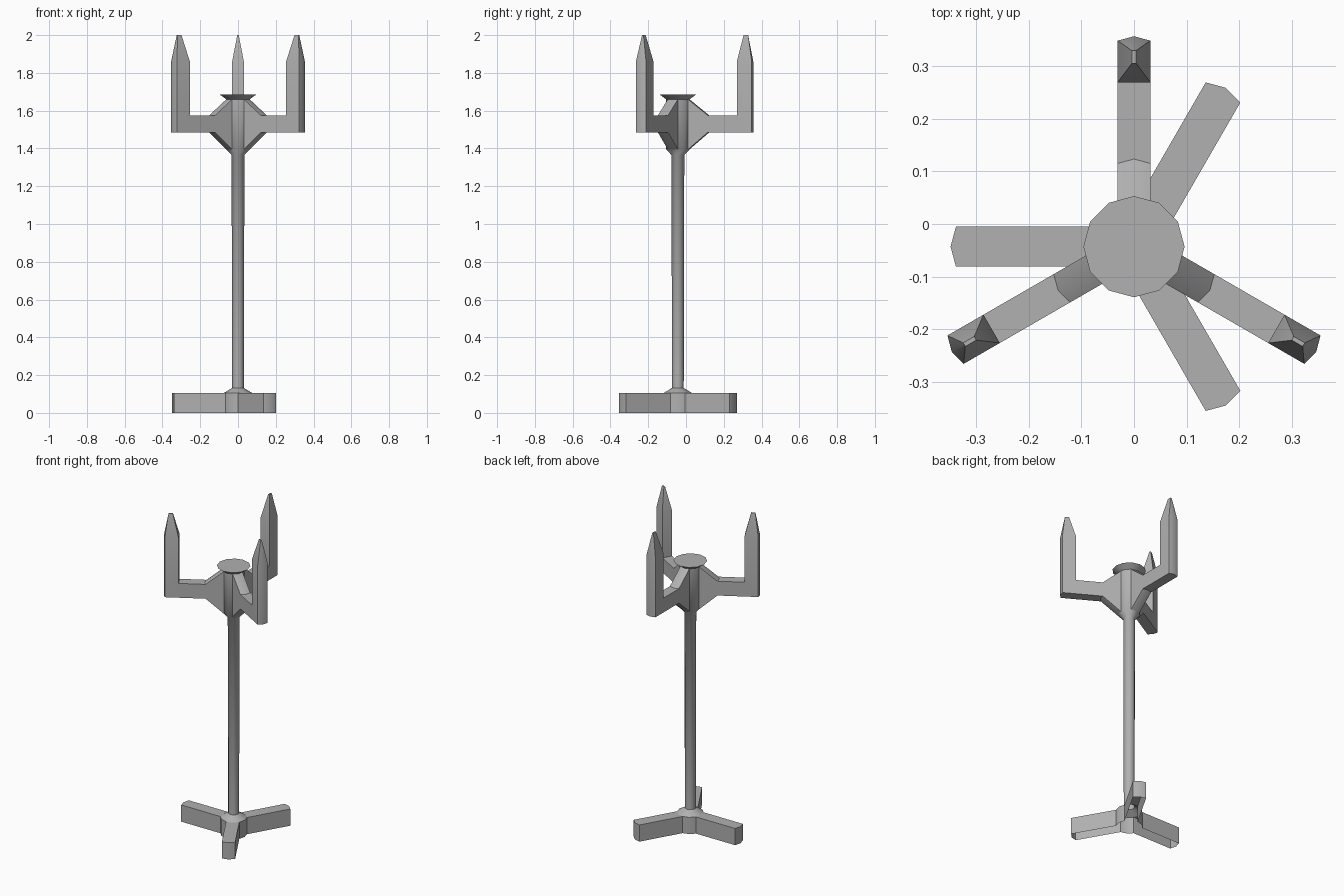
import bpy, bmesh
from math import sin, cos, radians, pi

if "Cube" in bpy.data.objects:
    bpy.data.objects.remove(bpy.data.objects["Cube"])

AXIS_Y = -0.043      # the column stands slightly forward of the box centre
SIDES = 12
HUB_R, FOOT_R = 0.062, 0.076

iron = bpy.data.materials.new("dark_grey")
iron.diffuse_color = (0.44, 0.44, 0.44, 1)
iron.use_nodes = True
iron.node_tree.nodes["Principled BSDF"].inputs["Base Color"].default_value = iron.diffuse_color


def finish(bm, name, angle):
    me = bpy.data.meshes.new(name)
    bm.to_mesh(me)
    bm.free()
    me.materials.append(iron)
    ob = bpy.data.objects.new(name, me)
    ob.location.y = AXIS_Y
    bpy.context.collection.objects.link(ob)
    bpy.ops.object.select_all(action='DESELECT')
    ob.select_set(True)
    bpy.context.view_layer.objects.active = ob
    bpy.ops.object.shade_smooth_by_angle(angle=radians(angle))
    return ob


def lathe(name, profile, openings):
    """12-sided turned part, open below; openings maps a ring to the limb angles joining it."""
    bm = bmesh.new()
    rings = [[bm.verts.new((r * cos(2 * pi * i / SIDES), r * sin(2 * pi * i / SIDES), z))
              for i in range(SIDES)] for r, z in profile]
    for k in range(len(rings) - 1):
        skip = {(a // 30 + d) % SIDES for a in openings.get(k, []) for d in (-1, 0)}
        for i in range(SIDES):
            if i not in skip:
                j = (i + 1) % SIDES
                bm.faces.new((rings[k][i], rings[k][j], rings[k + 1][j], rings[k + 1][i]))
    bm.faces.new(rings[-1])
    return finish(bm, name, 50)


def limb(name, angle, stations, sides):
    """Radial limb from (radius, z, middle bulge, half width) stations, open at the hub."""
    bm = bmesh.new()
    cols = [[bm.verts.new((r + (b if s == 0 else 0), s * w, z)) for r, z, b, w in stations]
            for s in (-1, 0, 1)]
    for a, b in ((0, 1), (1, 2)):
        for i in range(len(stations) - 1):
            bm.faces.new((cols[a][i], cols[b][i], cols[b][i + 1], cols[a][i + 1]))
    for idx in sides:
        bm.faces.new([cols[0][i] for i in idx])
        bm.faces.new([cols[2][i] for i in reversed(idx)])
    ob = finish(bm, name, 32)
    ob.rotation_euler.z = radians(angle)


leg_angles = (60, 180, 300)
arm_angles = (90, 210, 330)

# column with foot hub, pole, upper hub and flared dish
lathe("column", [(FOOT_R, 0), (FOOT_R, 0.105), (0.031, 0.132), (0.034, 1.365),
                 (HUB_R, 1.395), (HUB_R, 1.66), (0.096, 1.685)],
      {0: leg_angles, 4: arm_angles})

# feet: end wall, top and two sides, hollow underneath
w = FOOT_R / 2
r0, bulge = FOOT_R * cos(pi / 6), FOOT_R * (1 - cos(pi / 6))
foot = [(0.338, 0, bulge, w), (0.338, 0.105, bulge, w), (r0, 0.105, bulge, w)]
for n, a in enumerate(leg_angles, 1):
    # the extra last station closes the side walls at the hub
    limb(f"foot_{n}", a, foot, [])
    bm = bmesh.new()
    me = bpy.data.objects[f"foot_{n}"].data
    bm.from_mesh(me)
    for s in (-1, 1):
        quad = [(r0, 0), (0.338, 0), (0.338, 0.105), (r0, 0.105)][::-s]
        bm.faces.new([bm.verts.new((r, s * w, z)) for r, z in quad])
    bm.to_mesh(me)
    bm.free()

# bracketed arms with upright pointed prongs
w = HUB_R / 2
r0, bulge = HUB_R * cos(pi / 6), HUB_R * (1 - cos(pi / 6))
arm = [(r0, 1.395, bulge, w), (0.158, 1.485, bulge, w), (0.391, 1.485, bulge, w),
       (0.391, 1.86, bulge, w), (0.372, 2.0, 0, 0.004), (0.348, 2.0, 0, 0.004),
       (0.312, 1.86, 0, w), (0.312, 1.575, 0, w), (0.158, 1.575, bulge, w),
       (r0, 1.66, bulge, w)]
for n, a in enumerate(arm_angles, 1):
    limb(f"arm_{n}", a, arm, [(0, 1, 2, 3, 6, 7, 8, 9), (3, 4, 5, 6)])
